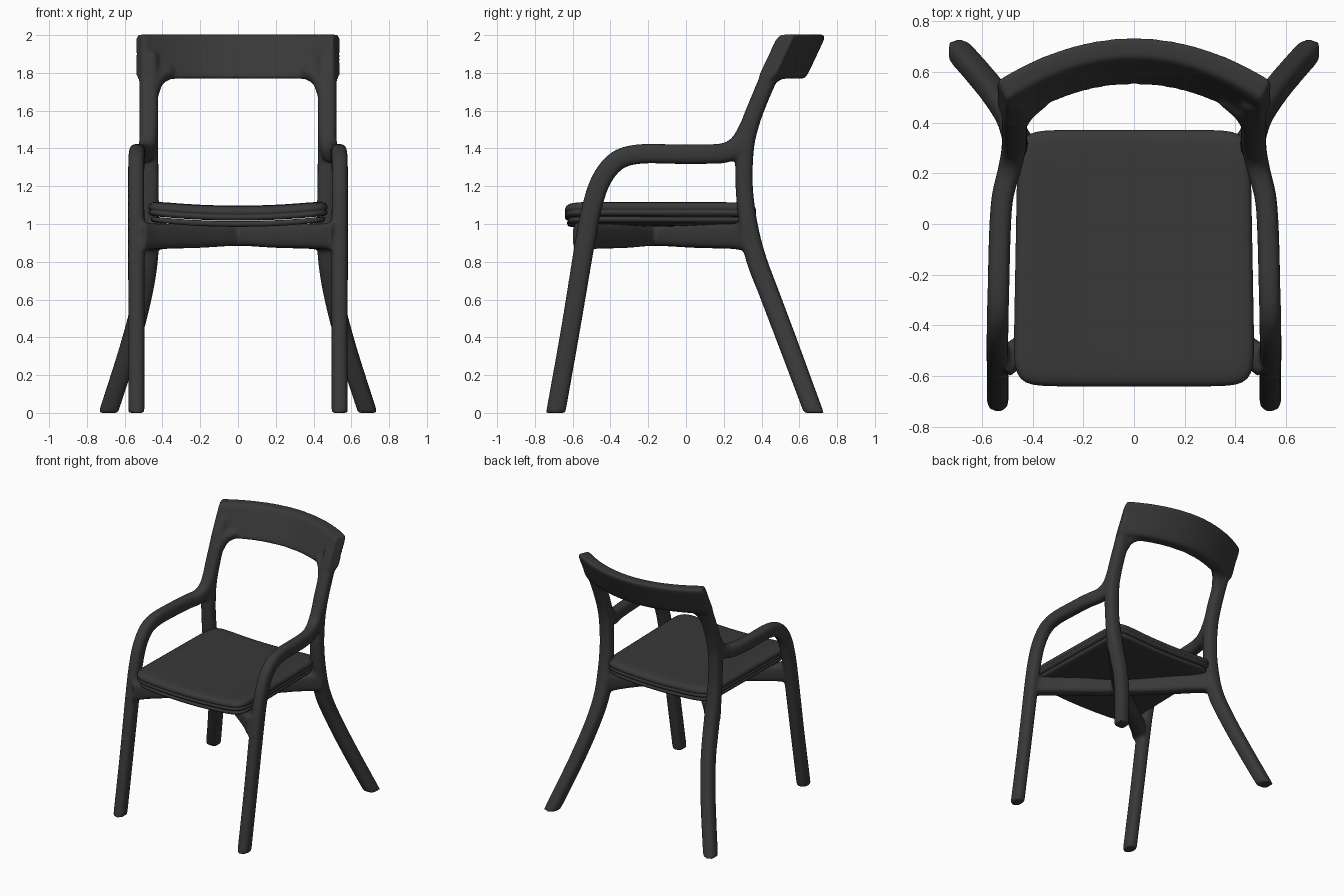
import bpy, bmesh, math
from mathutils import Vector

if "Cube" in bpy.data.objects:
    bpy.data.objects.remove(bpy.data.objects["Cube"])

DARK = bpy.data.materials.new("dark_grey")
DARK.diffuse_color = (0.04, 0.04, 0.04, 1)
DARK.use_nodes = True
DARK.node_tree.nodes["Principled BSDF"].inputs["Base Color"].default_value = DARK.diffuse_color


def loft(bm, rings):
    """Skin closed rings of points and cap both ends."""
    vs = [[bm.verts.new(p) for p in r] for r in rings]
    n = len(vs[0])
    for a, b in zip(vs, vs[1:]):
        for i in range(n):
            j = (i + 1) % n
            bm.faces.new((a[i], a[j], b[j], b[i]))
    bm.faces.new(vs[0][::-1])
    bm.faces.new(vs[-1])


def superellipse(n, count):
    """Unit rounded square outline."""
    pts = []
    for i in range(count):
        t = 2 * math.pi * i / count
        c, s = math.cos(t), math.sin(t)
        r = (abs(c) ** n + abs(s) ** n) ** (-1 / n)
        pts.append((c * r, s * r))
    return pts


def spline(keys, steps=8):
    """Catmull-Rom through keys, each key = (x, y, z, half_width, half_depth)."""
    out = []
    for i in range(len(keys) - 1):
        p0, p1, p2, p3 = (keys[min(max(i + d, 0), len(keys) - 1)] for d in (-1, 0, 1, 2))
        for k in range(steps):
            t = k / steps
            out.append([0.5 * (2 * b + (c - a) * t + (2 * a - 5 * b + 4 * c - d) * t * t
                               + (3 * b - a - 3 * c + d) * t ** 3)
                        for a, b, c, d in zip(p0, p1, p2, p3)])
    return out + [list(keys[-1])]


def sweep(bm, keys, n=3, flat_bar=False, foot=False, side=1):
    """Rounded-rectangle section carried along a spline."""
    path = spline(keys)
    rings = []
    for i, p in enumerate(path):
        c = Vector(p[:3])
        t = (Vector(path[min(i + 1, len(path) - 1)][:3]) - Vector(path[max(i - 1, 0)][:3])).normalized()
        u = t.cross(Vector((0, 0, 1))) if flat_bar else Vector((1, 0, 0)) - t * t.x
        u.normalize()
        v = t.cross(u)
        ring = [c + u * (a * p[3]) + v * (b * p[4]) for a, b in superellipse(n, 24)]
        if foot and i == 0:  # cut the foot level with the floor
            ring = [q - t * (q.z / t.z) for q in ring]
        rings.append([Vector((q.x * side, q.y, q.z)) for q in ring])
    loft(bm, rings)


def finish(bm, name):
    bmesh.ops.recalc_face_normals(bm, faces=bm.faces)
    for f in bm.faces:
        f.smooth = True
    me = bpy.data.meshes.new(name)
    bm.to_mesh(me)
    bm.free()
    me.materials.append(DARK)
    ob = bpy.data.objects.new(name, me)
    bpy.context.collection.objects.link(ob)
    return ob


# rear leg running up into the back post
REAR = [(0.687, 0.677, 0, .049, .050), (0.575, 0.547, 0.35, .050, .052),
        (0.505, 0.445, 0.62, .050, .053), (0.475, 0.370, 0.82, .052, .054),
        (0.470, 0.330, 1.00, .052, .049), (0.470, 0.308, 1.20, .050, .046),
        (0.472, 0.312, 1.40, .050, .048), (0.472, 0.340, 1.53, .050, .048),
        (0.472, 0.385, 1.65, .050, .046), (0.472, 0.440, 1.78, .050, .046),
        (0.472, 0.490, 1.90, .048, .040)]
# front leg bending into the armrest and flowing up the post
FRONT = [(0.538, -0.690, 0, .043, .051), (0.538, -0.610, 0.45, .043, .051),
         (0.538, -0.535, 0.90, .044, .053), (0.539, -0.495, 1.10, .043, .053),
         (0.539, -0.445, 1.24, .043, .053), (0.538, -0.365, 1.335, .043, .053),
         (0.535, -0.250, 1.370, .043, .052), (0.530, -0.050, 1.370, .043, .052),
         (0.520, 0.100, 1.370, .043, .052), (0.493, 0.210, 1.378, .045, .053),
         (0.477, 0.285, 1.425, .047, .053), (0.473, 0.335, 1.53, .046, .044)]
# half of the crossed under-seat bars, flared at the joints
BAR = [(0.525, -0.555, 0.935, .060, .080), (0.44, -0.490, 0.935, .052, .067),
       (0.22, -0.325, 0.937, .050, .064), (0, -0.165, 0.940, .050, .056),
       (-0.22, 0.065, 0.937, .050, .064), (-0.39, 0.250, 0.935, .052, .067),
       (-0.47, 0.340, 0.935, .060, .082)]

fb = bmesh.new()
for s in (1, -1):
    sweep(fb, REAR, foot=True, side=s)
    sweep(fb, FRONT, foot=True, side=s)
    sweep(fb, BAR, n=4, flat_bar=True, side=s)
    # fillet under the backrest, inside the post
    sweep(fb, [(0.45, 0.41, 1.70, .035, .038), (0.425, 0.445, 1.765, .035, .038),
               (0.36, 0.50, 1.81, .035, .036)], side=s)

# curved, leaning backrest
rings = []
for i in range(33):
    X = 0.522 * (i / 16 - 1)
    rings.append([(X * (1 + 0.04 * u), 0.643 - 0.62 * X * X + 0.046 * u + 0.055 * v, 1.886 + 0.117 * v)
                  for u, v in superellipse(9, 48)])
loft(fb, rings)

# fuse the wooden members and soften their joints
frame = finish(fb, "chair_frame")
rm = frame.modifiers.new("fuse", 'REMESH')
rm.mode = 'VOXEL'
rm.voxel_size = 0.01
rm.use_smooth_shade = True
sm = frame.modifiers.new("soften", 'SMOOTH')
sm.factor = 0.5
sm.iterations = 14


def seat_part(name, profile):
    """Rounded, slightly tapered slab dished across its width; profile = (inset, z)."""
    bm = bmesh.new()
    rings = []
    for inset, z in profile:
        ring = []
        for a, b in superellipse(11, 160):
            x = a * (0.468 - inset) * (1 - 0.02 * b)
            y = -0.135 + b * (0.506 - inset)
            ring.append((x, y, z + 0.12 * x * x))
        rings.append(ring)
    loft(bm, rings)
    return finish(bm, name)


IN = (0.44, 0.35, 0.25, 0.17, 0.10)
seat_part("seat_pan", [(i, 0.985) for i in IN] + [(.03, .985), (.016, .989), (.012, 1.0), (.016, 1.012), (.025, 1.015)]
          + [(i, 1.015) for i in reversed(IN)])
seat_part("seat_cushion", [(i, 1.018) for i in IN]
          + [(.02, 1.018), (.006, 1.022), (0, 1.032), (0, 1.042), (.009, 1.047), (0, 1.052), (0, 1.066),
             (.006, 1.08), (.018, 1.089), (.04, 1.094), (.07, 1.096)]
          + [(i, 1.097) for i in reversed(IN)])
